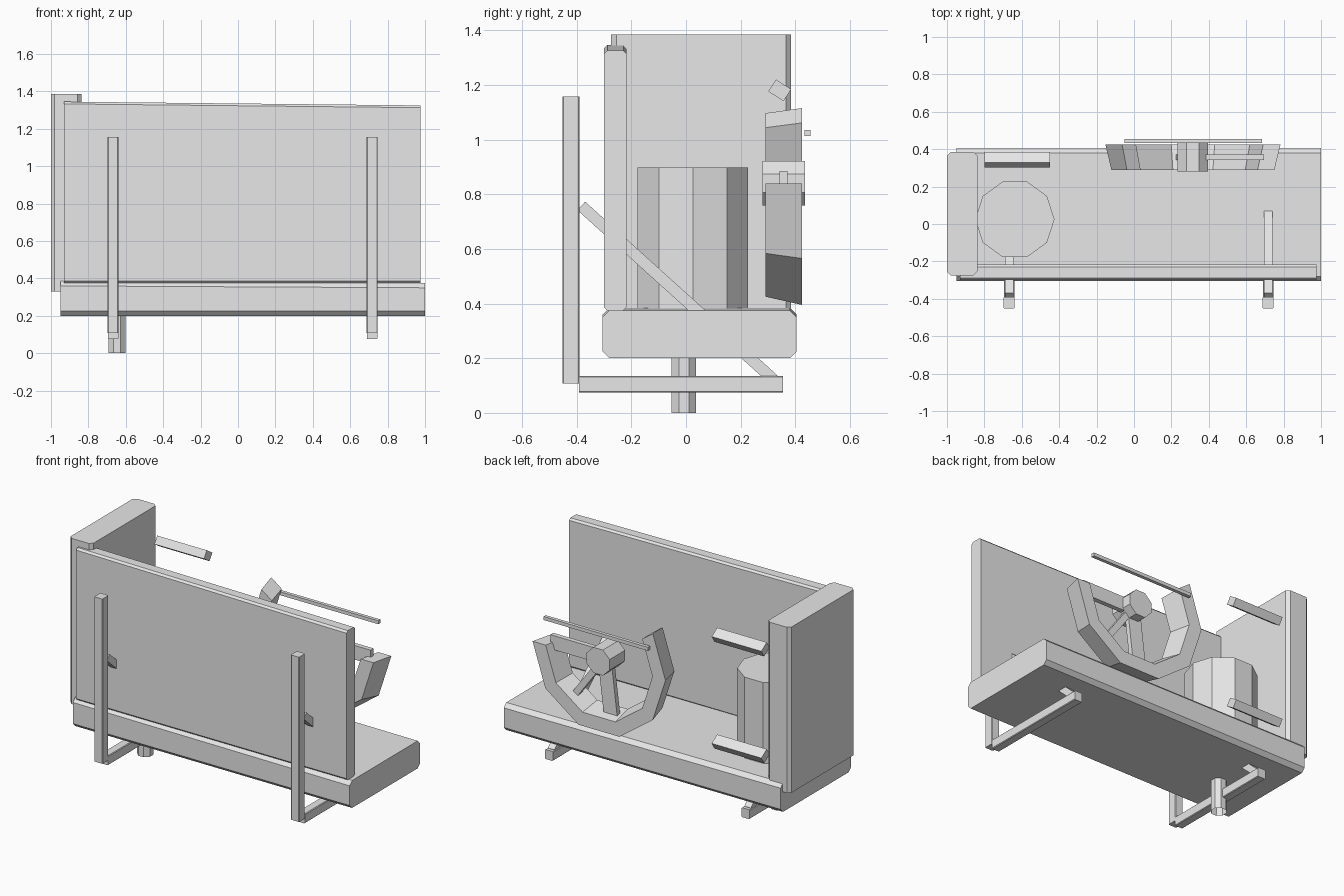
import bpy, bmesh, math
from mathutils import Vector, Matrix

cube = bpy.data.objects.get("Cube")
if cube:
    bpy.data.objects.remove(cube, do_unlink=True)

grey = bpy.data.materials.new("plain grey")
grey.use_nodes = True
grey.diffuse_color = (0.8, 0.8, 0.8, 1)
grey.node_tree.nodes["Principled BSDF"].inputs["Base Color"].default_value = (0.8, 0.8, 0.8, 1)


def finish(name, bm):
    bmesh.ops.recalc_face_normals(bm, faces=bm.faces)
    mesh = bpy.data.meshes.new(name)
    bm.to_mesh(mesh)
    bm.free()
    mesh.materials.append(grey)
    obj = bpy.data.objects.new(name, mesh)
    bpy.context.collection.objects.link(obj)
    return obj


def box(name, x, y, z, bevel=0, axis=None, drop=0):
    """Box from ranges; bevels edges along one axis (or all); drop lowers the +x top."""
    bm = bmesh.new()
    lo, hi = Vector((x[0], y[0], z[0])), Vector((x[1], y[1], z[1]))
    bmesh.ops.create_cube(bm, size=1, matrix=Matrix.Translation((lo + hi) / 2)
                          @ Matrix.Diagonal((*(hi - lo), 1)))
    for v in bm.verts:
        if v.co.x > x[1] - 0.001 and v.co.z > z[1] - 0.001:
            v.co.z -= drop
    if bevel:
        edges = [e for e in bm.edges if axis is None or
                 abs((e.verts[0].co - e.verts[1].co).normalized()[axis]) > 0.9]
        bmesh.ops.bevel(bm, geom=edges, offset=bevel, segments=1, affect='EDGES')
    return finish(name, bm)


def bar(name, a, b, width, depth):
    """Straight beam from a to b; depth is measured across the plane of travel."""
    a, b = Vector(a), Vector(b)
    along = (b - a).normalized()
    side = Vector((1, 0, 0)) if abs(along.x) < 0.01 and abs(along.y) > 0.01 else Vector((0, 1, 0))
    other = along.cross(side)
    bm = bmesh.new()
    rings = [[bm.verts.new(p + side * s * depth / 2 + other * t * width / 2)
              for s, t in ((-1, -1), (1, -1), (1, 1), (-1, 1))] for p in (a, b)]
    for i in range(4):
        j = (i + 1) % 4
        bm.faces.new((rings[0][i], rings[0][j], rings[1][j], rings[1][i]))
    for r in rings:
        bm.faces.new(r)
    return finish(name, bm)


def prism(name, sides, radius, length, centre, axis='Z', turn=0, hollow=0):
    bm = bmesh.new()
    rot = Matrix.Rotation(math.pi / 2, 4, 'X') if axis == 'Y' else Matrix()
    bmesh.ops.create_cone(bm, cap_ends=True, segments=sides, radius1=radius, radius2=radius,
                          depth=length, matrix=Matrix.Translation(centre) @ rot
                          @ Matrix.Rotation(turn, 4, 'Z'))
    if hollow:  # recess the lower opening
        bm.faces.ensure_lookup_table()
        low = min(bm.faces, key=lambda f: f.calc_center_median().z)
        bmesh.ops.inset_region(bm, faces=[low], thickness=hollow)
        bmesh.ops.translate(bm, verts=low.verts, vec=(0, 0, length * 0.8))
    return finish(name, bm)


# Platform and walls
box("floor_slab", (-0.95, 1.0), (-0.305, 0.405), (0.2, 0.385), 0.025, 0, 0.01)
box("front_panel", (-0.93, 0.975), (-0.3, -0.217), (0.375, 1.345), 0.012, 0, 0.02)
box("side_wall", (-1.0, -0.838), (-0.275, 0.385), (0.33, 1.385), 0.02, 2)

# Support frames: upright, foot rail and diagonal brace
for label, x in (("right", -0.668), ("left", 0.717)):
    box(label + "_post", (x - 0.029, x + 0.029), (-0.452, -0.39), (0.108, 1.157), 0.004, 2)
    box(label + "_foot_rail", (x - 0.028, x + 0.028), (-0.392, 0.355), (0.075, 0.135), 0.004, 1)
    bar(label + "_brace", (x, -0.383, 0.757), (x, 0.32, 0.122), 0.042, 0.046)

# Drum and its drain pipe
prism("drum", 10, 0.212, 0.53, (-0.637, 0.025, 0.633), turn=math.pi / 2)
prism("drain_pipe", 8, 0.048, 0.26, (-0.647, -0.008, 0.13), turn=math.pi / 8, hollow=0.008)

# Grab handles by the side wall
for label, z in (("upper", 1.18), ("lower", 0.5)):
    handle = bar(label + "_handle", (-0.8, 0, 0), (-0.45, 0, 0), 0.052, 0.066)
    handle.location = (0, 0.343, z)
    handle.rotation_euler.x = -math.radians(33)

# Wheel: open rim, hub and spokes
WX, WZ = 0.315, 0.84
bm = bmesh.new()
sections = []
for step in range(4, 11):
    a = math.radians(36 * step)
    sections.append([bm.verts.new((WX + r * math.cos(a), y, WZ + r * math.sin(a)))
                     for r, y in ((0.468, 0.425), (0.436, 0.29), (0.346, 0.29), (0.376, 0.425))])
for s, t in zip(sections, sections[1:]):
    for i in range(4):
        j = (i + 1) % 4
        bm.faces.new((s[i], s[j], t[j], t[i]))
bm.faces.new(sections[0])
bm.faces.new(sections[-1])
finish("wheel_rim", bm)

prism("wheel_hub", 8, 0.088, 0.155, (WX, 0.357, WZ), 'Y', math.pi / 8)
for i, (angle, reach, width) in enumerate(((0, 0.38, 0.09), (-54, 0.39, 0.04), (-97, 0.39, 0.095))):
    a = math.radians(angle)
    bar("wheel_spoke_%d" % (i + 1), (WX, 0.357, WZ),
        (WX + reach * math.cos(a), 0.357, WZ + reach * math.sin(a)), width, 0.03)

# Thin rod behind the wheel
box("thin_rod", (-0.05, 0.685), (0.433, 0.455), (1.013, 1.035))
